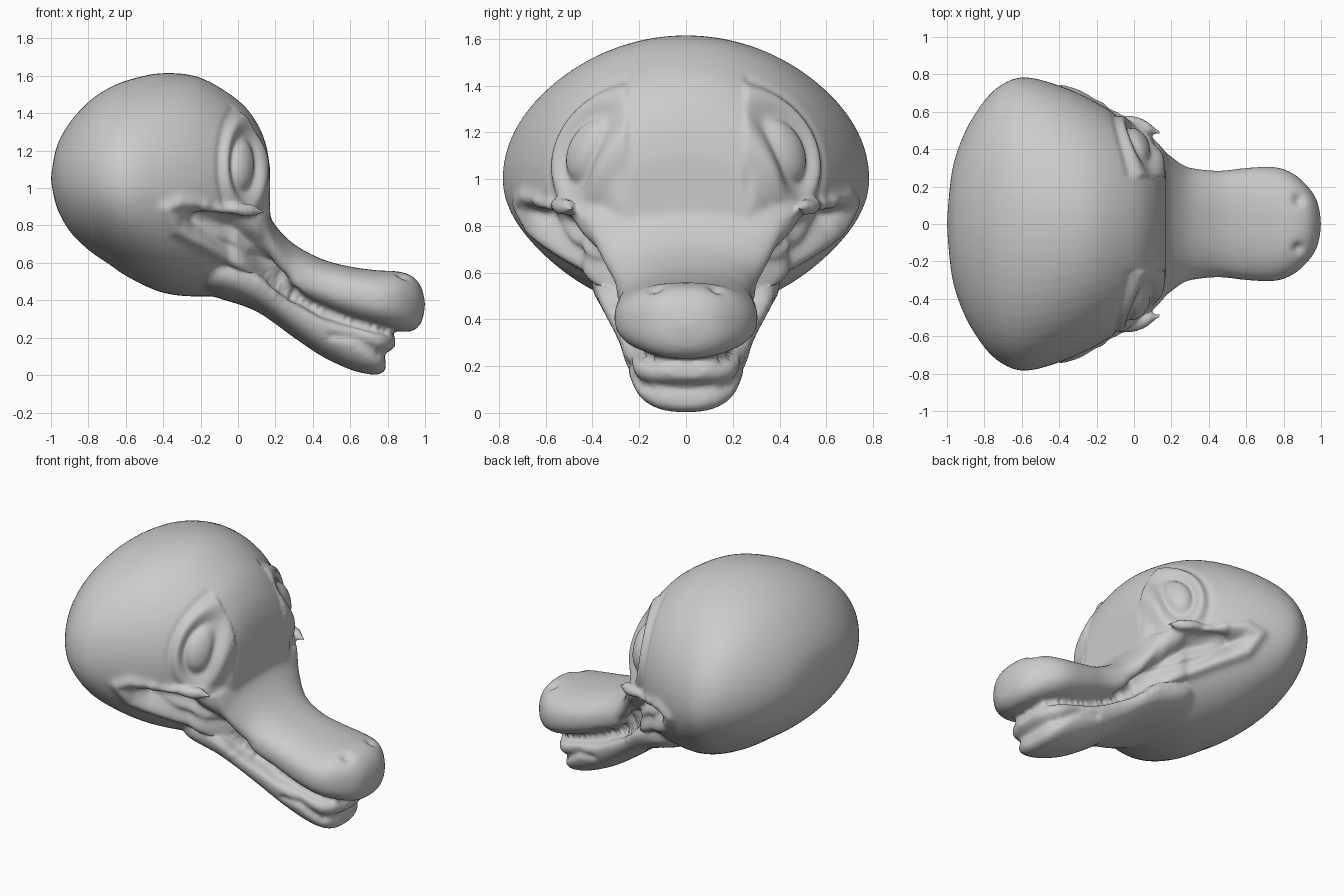
import bpy, bmesh, math
from mathutils import Vector

if "Cube" in bpy.data.objects:
    bpy.data.objects.remove(bpy.data.objects["Cube"])

grey = bpy.data.materials.new("clay grey")
grey.use_nodes = True
grey.diffuse_color = (0.6, 0.6, 0.6, 1)
grey.node_tree.nodes["Principled BSDF"].inputs["Base Color"].default_value = (0.6, 0.6, 0.6, 1)

bm = bmesh.new()
SIDES = 64


def blend(a, b, c, d, t):
    """Smooth curve through b and c."""
    return 0.5 * (2 * b + (c - a) * t + (2 * a - 5 * b + 4 * c - d) * t * t
                  + (3 * b - a - 3 * c + d) * t ** 3)


def loft(stations, power=2.0, steps=5):
    """Closed body along x from (x, top, bottom, half width, widest height)."""
    s = [stations[0]] + stations + [stations[-1]]
    rows = []
    for i in range(1, len(s) - 2):
        for k in range(steps):
            rows.append([blend(*v, k / steps) for v in zip(*s[i - 1:i + 3])])
    rows.append(stations[-1])
    rings = []
    for x, top, bottom, width, mid in rows:
        ring = []
        for k in range(SIDES):
            a = math.tau * k / SIDES
            c, sn = math.cos(a), math.sin(a)
            y = math.copysign(abs(c) ** (2 / power), c) * max(width, 0.004)
            h = abs(sn) ** (2 / power)
            z = mid + h * (max(top - mid, 0.004) if sn > 0 else min(bottom - mid, -0.004))
            ring.append(bm.verts.new((x, y, z)))
        rings.append(ring)
    for r, q in zip(rings, rings[1:]):
        for k in range(SIDES):
            j = (k + 1) % SIDES
            bm.faces.new((r[k], r[j], q[j], q[k]))
    bm.faces.new(rings[0][::-1])
    bm.faces.new(rings[-1])


# Cranium, flat at the brow
loft([(-1.0, 1.06, 1.04, 0.03, 1.05), (-0.97, 1.22, 0.9, 0.3, 1.05), (-0.9, 1.35, 0.77, 0.5, 1.04),
      (-0.8, 1.46, 0.67, 0.66, 1.03), (-0.7, 1.53, 0.6, 0.75, 1.02), (-0.58, 1.58, 0.52, 0.785, 1.0),
      (-0.4, 1.615, 0.44, 0.74, 1.0), (-0.2, 1.59, 0.42, 0.65, 1.0), (0.0, 1.47, 0.44, 0.52, 1.02),
      (0.1, 1.35, 0.55, 0.42, 1.02), (0.15, 1.23, 0.62, 0.35, 1.0), (0.172, 1.1, 0.7, 0.29, 0.95)])

# Snout with a rounded nose
loft([(-0.1, 0.95, 0.5, 0.48, 0.88), (0.0, 0.96, 0.46, 0.5, 0.87), (0.1, 0.93, 0.47, 0.46, 0.85),
      (0.15, 0.89, 0.46, 0.41, 0.79), (0.2, 0.8, 0.44, 0.37, 0.67), (0.3, 0.7, 0.4, 0.305, 0.54),
      (0.45, 0.62, 0.35, 0.285, 0.47), (0.6, 0.58, 0.29, 0.3, 0.43), (0.75, 0.56, 0.25, 0.305, 0.4),
      (0.85, 0.555, 0.235, 0.27, 0.39), (0.93, 0.53, 0.235, 0.2, 0.38), (0.98, 0.47, 0.28, 0.12, 0.38),
      (1.0, 0.39, 0.37, 0.02, 0.38)], power=2.4)

# Lower jaw
loft([(-0.2, 0.62, 0.44, 0.3, 0.54), (-0.1, 0.64, 0.41, 0.4, 0.56), (0.1, 0.55, 0.34, 0.37, 0.49),
      (0.3, 0.42, 0.2, 0.3, 0.36), (0.45, 0.34, 0.1, 0.27, 0.28), (0.6, 0.27, 0.03, 0.245, 0.2),
      (0.7, 0.2, 0.005, 0.22, 0.14), (0.76, 0.15, 0.005, 0.17, 0.09), (0.79, 0.08, 0.03, 0.09, 0.06)],
     power=2.3)

# Gums between the jaws
loft([(0.35, 0.42, 0.25, 0.24, 0.34), (0.5, 0.35, 0.2, 0.235, 0.28), (0.7, 0.29, 0.12, 0.23, 0.2),
      (0.79, 0.27, 0.12, 0.19, 0.18), (0.84, 0.2, 0.15, 0.09, 0.175)], power=2.4)

# Pointed cheek shelves
for side in (1, -1):
    a, b = Vector((-0.2, 0.6 * side, 0.88)), Vector((0.135, 0.49 * side, 0.872))
    for k in range(21):
        t = k / 20
        ball = bmesh.ops.create_icosphere(bm, subdivisions=2, radius=0.055 - 0.035 * t)["verts"]
        bmesh.ops.translate(bm, verts=ball, vec=a.lerp(b, t))

bmesh.ops.recalc_face_normals(bm, faces=bm.faces)
base = bpy.data.meshes.new("head_base")
bm.to_mesh(base)
bm.free()
head = bpy.data.objects.new("creature_head", base)
bpy.context.collection.objects.link(head)

# Fuse the parts into one skin
fuse = head.modifiers.new("fuse", "REMESH")
fuse.mode = "VOXEL"
fuse.voxel_size = 0.014
soften = head.modifiers.new("soften", "SMOOTH")
soften.factor = 0.5
soften.iterations = 6
bpy.context.view_layer.update()
skin = bpy.data.meshes.new_from_object(head.evaluated_get(bpy.context.evaluated_depsgraph_get()))
head.modifiers.clear()
head.data = skin
skin.materials.clear()
skin.materials.append(grey)


def path_distance(x, z, path):
    p, best = Vector((x, z)), 9.0
    for a, b in zip(path, path[1:]):
        a, b = Vector(a), Vector(b)
        t = max(0, min(1, (p - a).dot(b - a) / (b - a).length_squared))
        best = min(best, (p - a.lerp(b, t)).length)
    return best


def bump(d, radius):
    return math.exp(-(d / radius) ** 2)


# Side strokes: path in x and z, depth, radius
strokes = [
    ([(-0.2, 0.83), (-0.03, 0.78), (0.1, 0.68), (0.22, 0.51)], -0.07, 0.055),
    ([(-0.27, 0.85), (-0.1, 0.71), (0.1, 0.6), (0.3, 0.43)], -0.025, 0.025),
    ([(-0.18, 0.9), (-0.3, 0.925), (-0.38, 0.89), (-0.33, 0.78), (0.0, 0.6), (0.2, 0.46)], 0.025, 0.035),
    ([(0.3, 0.43), (0.45, 0.335), (0.6, 0.285), (0.8, 0.235)], -0.025, 0.022),
    ([(0.5, 0.21), (0.62, 0.2), (0.75, 0.11)], -0.015, 0.02),
]

# Sculpt mouth, eyes and nostrils
moves = []
for v in skin.vertices:
    x, y, z = v.co
    amount = 0.0
    if abs(y) > 0.14 and -0.6 < x < 0.85 and z < 1.1:
        amount += sum(depth * bump(path_distance(x, z, path), r) for path, depth, r in strokes)
    if abs(y) > 0.25 and z > 0.85:
        r = math.hypot((x - 0.04) / 0.065, (z - 1.13) / 0.15)
        amount += 0.012 * bump(r, 0.6) - 0.022 * bump(r - 1, 0.25) + 0.016 * bump(r - 1.6, 0.3)
        amount -= 0.008 * bump(r - 2.2, 0.25)
    if x > 0.75 and z > 0.4:
        amount -= 0.025 * bump(math.hypot(x - 0.88, abs(y) - 0.13), 0.03)
    moves.append(v.normal * amount)
for v, move in zip(skin.vertices, moves):
    v.co += move

# Settle the strokes and shade smooth
settle = head.modifiers.new("settle", "SMOOTH")
settle.iterations = 2
for f in skin.polygons:
    f.use_smooth = True
